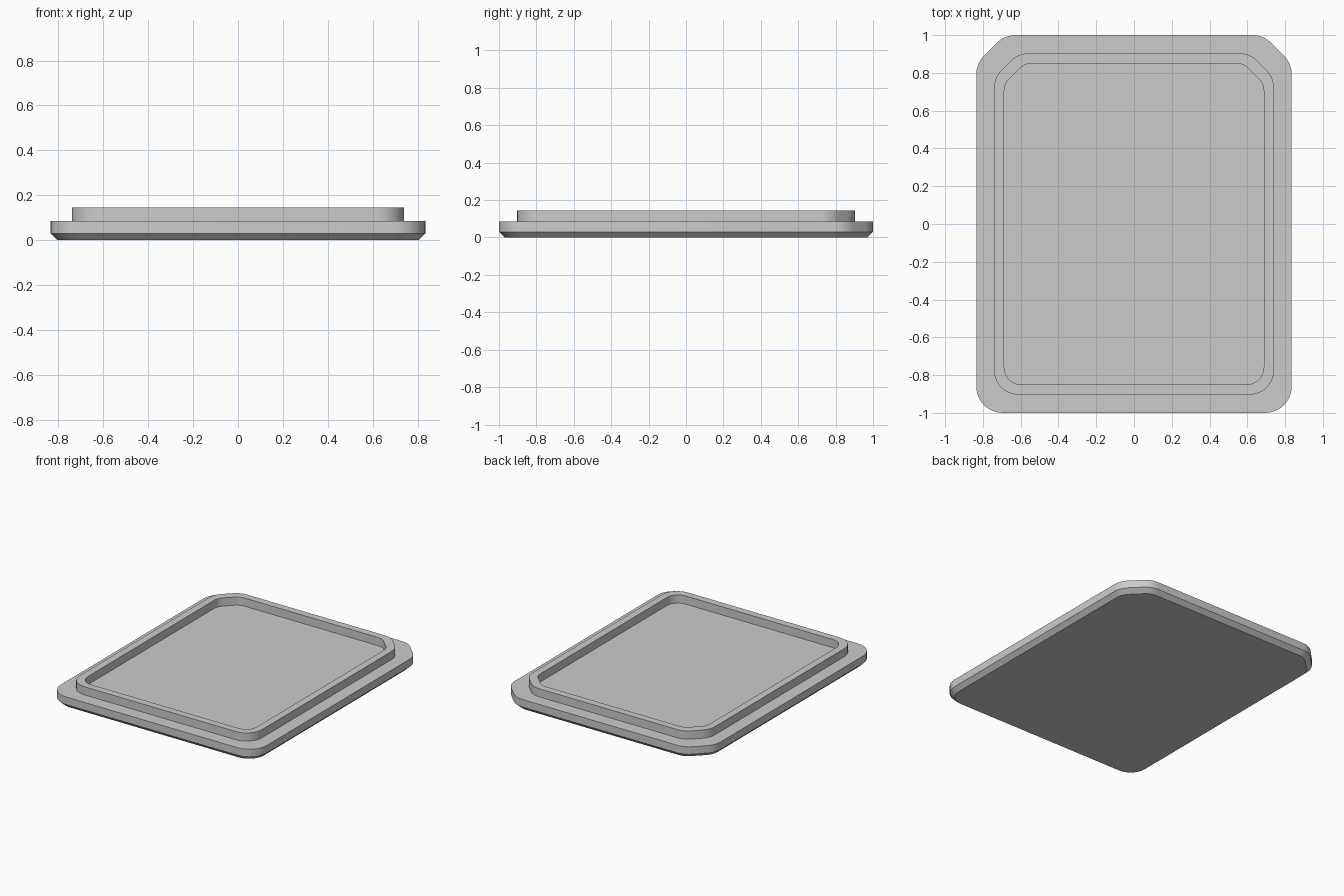
import bpy
import bmesh
import math
from mathutils import Vector

if "Cube" in bpy.data.objects:
    bpy.data.objects.remove(bpy.data.objects["Cube"])

ARC_STEPS = 8


def outline(hx, hy, cut, radius):
    """Rectangle with rounded front corners and rounded chamfers at the back."""
    corners = [(-hx, -hy), (hx, -hy), (hx, hy - cut), (hx - cut, hy),
               (-hx + cut, hy), (-hx, hy - cut)]
    pts = []
    for i, c in enumerate(corners):
        p = Vector(c)
        a = (Vector(corners[i - 1]) - p).normalized()
        b = (Vector(corners[(i + 1) % len(corners)]) - p).normalized()
        half = a.angle(b) / 2
        centre = p + (a + b).normalized() * radius / math.sin(half)
        start = p + a * radius / math.tan(half) - centre
        turn = math.pi - 2 * half
        for k in range(ARC_STEPS + 1):
            t = turn * k / ARC_STEPS
            pts.append(centre + Vector((
                start.x * math.cos(t) - start.y * math.sin(t),
                start.x * math.sin(t) + start.y * math.cos(t))))
    return pts


# Outlines: half width, half depth, back chamfer, corner radius
base = outline(0.805, 0.97, 0.14, 0.12)
plate = outline(0.835, 1.0, 0.15, 0.14)
rim_outer = outline(0.74, 0.903, 0.127, 0.125)
rim_inner = outline(0.687, 0.85, 0.108, 0.09)

# Bevelled base, plate side, ledge, raised rim and recessed floor
levels = [(base, 0.0), (plate, 0.03), (plate, 0.085), (rim_outer, 0.085),
          (rim_outer, 0.145), (rim_inner, 0.145), (rim_inner, 0.085)]

bm = bmesh.new()
rings = [[bm.verts.new((p.x, p.y, z)) for p in pts] for pts, z in levels]
for low, high in zip(rings, rings[1:]):
    n = len(low)
    for i in range(n):
        j = (i + 1) % n
        bm.faces.new((low[i], low[j], high[j], high[i]))
bm.faces.new(rings[0][::-1])
bm.faces.new(rings[-1])
bmesh.ops.recalc_face_normals(bm, faces=bm.faces[:])

mesh = bpy.data.meshes.new("lid_plate")
bm.to_mesh(mesh)
bm.free()

grey = bpy.data.materials.new("plain grey")
grey.diffuse_color = (0.6, 0.6, 0.6, 1)
grey.use_nodes = True
grey.node_tree.nodes["Principled BSDF"].inputs["Base Color"].default_value = grey.diffuse_color
mesh.materials.append(grey)

lid = bpy.data.objects.new("lid_plate", mesh)
bpy.context.collection.objects.link(lid)
bpy.context.view_layer.objects.active = lid
lid.select_set(True)
bpy.ops.object.shade_smooth_by_angle(angle=math.radians(30))
